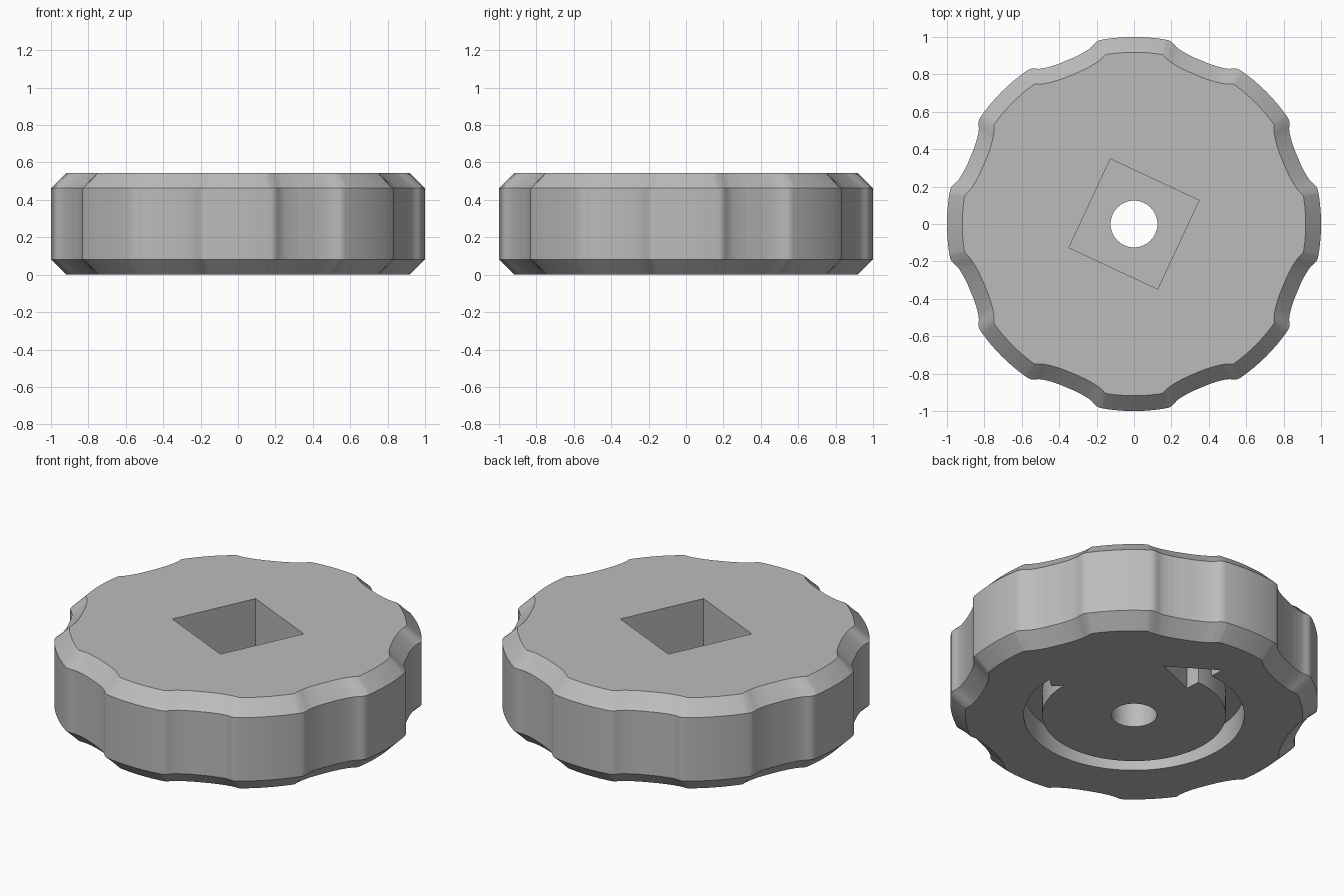
import bpy, bmesh, math
from mathutils import Vector

cube = bpy.data.objects.get("Cube")
if cube:
    bpy.data.objects.remove(cube, do_unlink=True)

HEIGHT, CHAMFER, STEPS = 0.545, 0.082, 720

grey = bpy.data.materials.new("plain_grey")
grey.use_nodes = True
grey.diffuse_color = (0.5, 0.5, 0.5, 1)
grey.node_tree.nodes["Principled BSDF"].inputs["Base Color"].default_value = (0.5, 0.5, 0.5, 1)


def polar(r, degrees):
    a = math.radians(degrees)
    return Vector((r * math.cos(a), r * math.sin(a)))


def loft(name, rings):
    """Solid from stacked rings, each a (2D points, z) pair."""
    bm = bmesh.new()
    loops = [[bm.verts.new((p.x, p.y, z)) for p in pts] for pts, z in rings]
    for low, high in zip(loops, loops[1:]):
        for i in range(len(low)):
            j = (i + 1) % len(low)
            bm.faces.new((low[i], low[j], high[j], high[i]))
    bm.faces.new(loops[0][::-1])
    bm.faces.new(loops[-1])
    bmesh.ops.recalc_face_normals(bm, faces=bm.faces)
    mesh = bpy.data.meshes.new(name)
    bm.to_mesh(mesh)
    bm.free()
    mesh.materials.append(grey)
    obj = bpy.data.objects.new(name, mesh)
    bpy.context.collection.objects.link(obj)
    return obj


# Grip outline: eight lobes with shallow scallops between (angle off lobe, radius)
PROFILE = [(0, 1), (10.5, 1), (11.5, .996), (12.5, .985), (13.5, .973),
           (14.5, .965), (16, .957), (18, .950), (20, .946), (22.5, .945)]


def grip_radius(degrees):
    a = degrees % 45
    a = min(a, 45 - a)
    for (a0, r0), (a1, r1) in zip(PROFILE, PROFILE[1:]):
        if a <= a1:
            return r0 + (r1 - r0) * (a - a0) / (a1 - a0)
    return PROFILE[-1][1]


angles = [i * 360 / STEPS for i in range(STEPS)]
outer = [polar(grip_radius(a), a) for a in angles]


def inset_point(i):
    """Point on the same ray lying a chamfer's width inside the outline."""
    ray = polar(1, angles[i])
    reach = []
    for k in range(-12, 13):
        p = outer[(i + k) % STEPS]
        gap = CHAMFER ** 2 - (p.x * ray.y - p.y * ray.x) ** 2
        if gap > 0:
            reach.append(p.dot(ray) - math.sqrt(gap))
    return ray * min(reach)


inner = [inset_point(i) for i in range(STEPS)]

# Knob body with chamfered rims
knob = loft("knob_body", [(inner, 0), (outer, CHAMFER),
                          (outer, HEIGHT - CHAMFER), (inner, HEIGHT)])

# Square socket in the top
square = [polar(0.37, 20 + 90 * i) for i in range(4)]
socket = loft("socket_cutter", [(square, 0.185), (square, 1)])

# Round hole through the middle
circle = [polar(0.125, i * 5) for i in range(72)]
bore = loft("bore_cutter", [(circle, -1), (circle, 0.3)])

# Curved turning arrow sunk into the underside, with a notched tail
HEAD, TAIL, N = 94.5, 360, 90
sweep = [HEAD + (TAIL - HEAD) * i / N for i in range(N + 1)]
arrow = [polar(0.6, a) for a in sweep] + [polar(0.55, TAIL - 5)]
arrow += [polar(0.5, a) for a in reversed(sweep)]
arrow += [polar(0.41, HEAD), polar(0.557, 67), polar(0.684, HEAD)]
groove = loft("arrow_cutter", [(arrow, -0.2), (arrow, 0.145)])

# Cut the recesses
bpy.context.view_layer.objects.active = knob
for cutter in (socket, bore, groove):
    cut = knob.modifiers.new(cutter.name, "BOOLEAN")
    cut.operation = "DIFFERENCE"
    cut.solver = "EXACT"
    cut.object = cutter
    bpy.ops.object.modifier_apply(modifier=cut.name)
    bpy.data.objects.remove(cutter, do_unlink=True)

# Smooth curved walls, crisp edges
bpy.ops.object.select_all(action="DESELECT")
knob.select_set(True)
bpy.ops.object.shade_smooth_by_angle(angle=math.radians(30))
